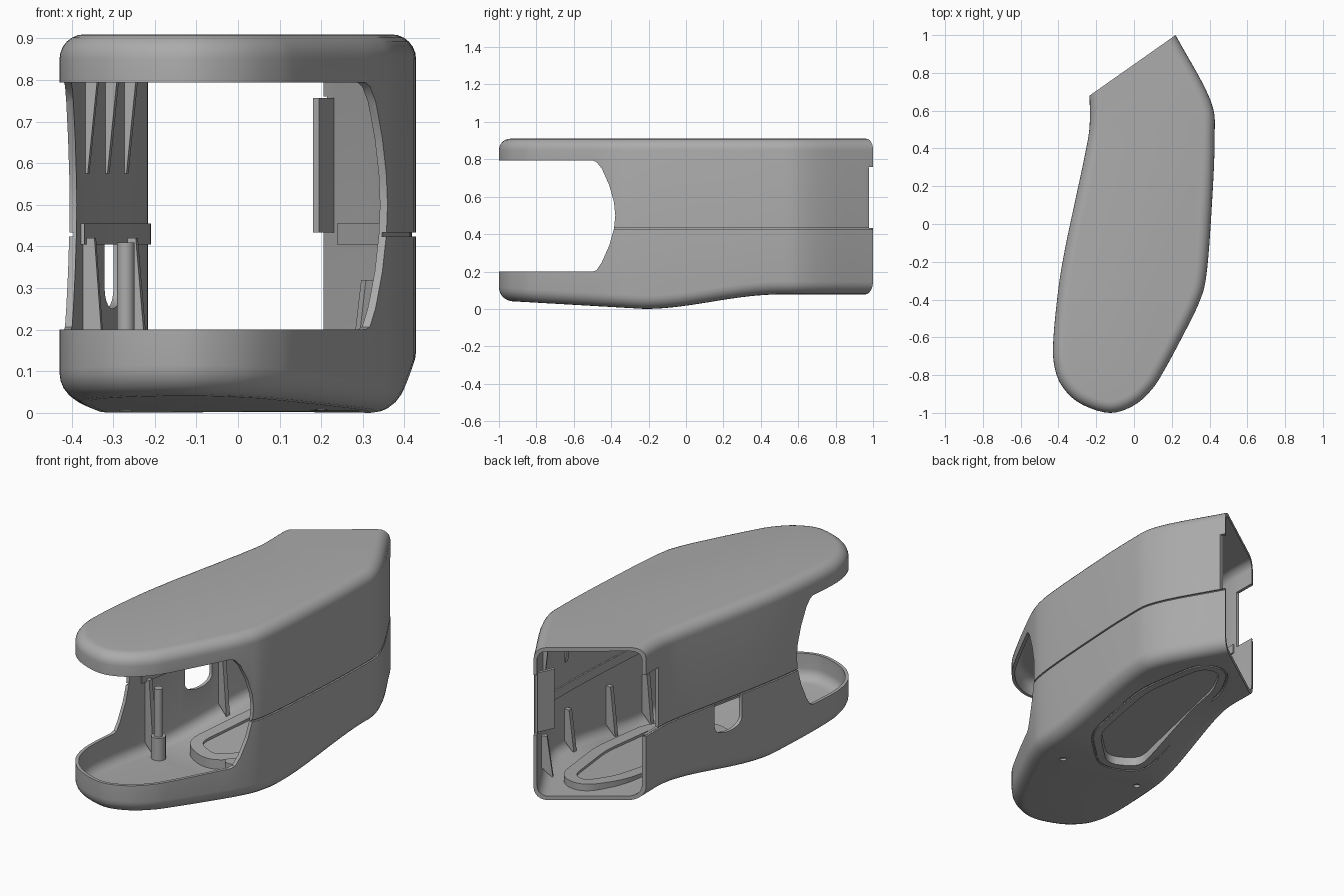
import bpy, bmesh, math
from mathutils import Vector as V

if "Cube" in bpy.data.objects:
    bpy.data.objects.remove(bpy.data.objects["Cube"])

LEFT = [(-.235, .68), (-.235, .52), (-.257, .38), (-.31, .13), (-.365, -.13), (-.40, -.34),
        (-.427, -.61), (-.422, -.75), (-.38, -.86), (-.285, -.95)]
RIGHT = [(-.13, -1), (0, -.96), (.095, -.875), (.16, -.775), (.27, -.57), (.345, -.415),
         (.382, -.28), (.408, .03), (.427, .45), (.403, .66), (.22, 1)]
POCKET = [(.215, -.02), (.235, .376), (.17, .75), (.07, .78), (-.02, .62), (-.155, -.14), (.0, -.22)]
SLANT = V((.455, .32)).normalized()
BACK = V((-SLANT.y, SLANT.x))
WALL = .017


def spline(pts, n=5):
    p = [V(q) for q in pts]
    p = [p[0] * 2 - p[1]] + p + [p[-1] * 2 - p[-2]]
    out = []
    for i in range(1, len(p) - 2):
        a, b, c, d = p[i - 1:i + 3]
        for k in range(n):
            t = k / n
            out.append(.5 * (2 * b + (c - a) * t + (2 * a - 5 * b + 4 * c - d) * t * t
                             + (3 * b - a - 3 * c + d) * t ** 3))
    return out + [p[-2]]


def rounded(pts, r, n=5):
    """Closed polygon with rounded corners."""
    p, out = [V(q) for q in pts], []
    for i, b in enumerate(p):
        a, c = p[i - 1], p[(i + 1) % len(p)]
        s = b + (a - b).normalized() * min(r, (a - b).length * .45)
        e = b + (c - b).normalized() * min(r, (c - b).length * .45)
        for k in range(n + 1):
            t = k / n
            out.append(s * (1 - t) ** 2 + b * 2 * t * (1 - t) + e * t * t)
    return out


def inset(pts, d, closed=False):
    out, m = [], len(pts)
    for i, p in enumerate(pts):
        a = pts[i - 1] if closed or i > 0 else p
        b = pts[(i + 1) % m] if closed or i < m - 1 else p
        t = (b - a).normalized()
        n = V((-t.y, t.x))
        if not closed and i in (0, m - 1):      # ends slide along the slanted back opening
            s = SLANT if i == 0 else -SLANT
            out.append(p + s * d / n.dot(s))
        else:
            out.append(p + n * d)
    return out


def floor_z(y):
    if y < -.22:
        return .045 * (-.22 - y) / .78
    t = min(1, (y + .22) / .72)
    return .078 * t * t * (3 - 2 * t)


def make(name, bm):
    bmesh.ops.recalc_face_normals(bm, faces=bm.faces)
    me = bpy.data.meshes.new(name)
    bm.to_mesh(me)
    bm.free()
    ob = bpy.data.objects.new(name, me)
    bpy.context.collection.objects.link(ob)
    return ob


def loft(name, a, b):
    """Solid between two matching 3D loops."""
    bm = bmesh.new()
    va, vb = [bm.verts.new(p) for p in a], [bm.verts.new(p) for p in b]
    n = len(va)
    bm.faces.new(va)
    bm.faces.new(vb[::-1])
    for i in range(n):
        j = (i + 1) % n
        bm.faces.new((va[i], vb[i], vb[j], va[j]))
    return make(name, bm)


def prism(name, poly, z0, z1, slope=0):
    return loft(name, [(p[0], p[1], z0) for p in poly], [(p[0], p[1], z1 + slope * p[1]) for p in poly])


def disc(x, y, r, n=20):
    return [(x + r * math.cos(2 * math.pi * i / n), y + r * math.sin(2 * math.pi * i / n)) for i in range(n)]


def boolean(ob, other, op='DIFFERENCE'):
    m = ob.modifiers.new('cut', 'BOOLEAN')
    m.operation, m.object, m.solver = op, other, 'EXACT'
    bpy.context.view_layer.objects.active = ob
    bpy.ops.object.modifier_apply(modifier=m.name)
    bpy.data.objects.remove(other)


chain = spline(LEFT + RIGHT)


def body(name, off, lift, top, rb, rt, ext):
    """Rounded solid following the outline, with a sculpted underside."""
    angs = [math.pi / 2 * k / 6 for k in range(7)]
    spec = [(rb, a, True) for a in angs] + [(rt, a, False) for a in angs[::-1]]
    bm, rings = bmesh.new(), []
    for r, a, low in spec:
        pts = inset(chain, off + r * (1 - math.sin(a)))
        if ext:
            pts = [pts[0] + BACK * ext] + pts + [pts[-1] + BACK * ext]
        h = r * (1 - math.cos(a))
        rings.append([bm.verts.new((p.x, p.y, floor_z(p.y) + lift + h if low else top - h)) for p in pts])
    m = len(rings[0])
    for a, b in zip(rings, rings[1:]):
        for i in range(m):
            j = (i + 1) % m
            bm.faces.new((a[i], a[j], b[j], b[i]))
    bm.faces.new(rings[-1])
    r = rings[0]
    for i in range(m // 2):
        bm.faces.new(list(dict.fromkeys((r[i], r[i + 1], r[m - 2 - i], r[m - 1 - i]))))
    return make(name, bm)


# hollow shell, open at the back, with a raised floor panel and a pocket below it
shell = body('shell', 0, 0, .91, .07, .06, 0)
cavity = body('cavity', WALL, .022, .89, .055, .045, .1)
pocket = rounded(POCKET, .07)
boolean(cavity, prism('panel', inset(pocket, -.05, True), -.1, .091, .057))
boolean(shell, cavity)
boolean(shell, prism('panel_recess', inset(pocket, .015, True), .3, .078, .057))
boolean(shell, prism('pocket_cut', pocket, -.1, .061, .057))

# fine groove around the pocket
cu = bpy.data.curves.new('groove', 'CURVE')
cu.dimensions, cu.bevel_depth, cu.bevel_resolution = '3D', .006, 1
sp = cu.splines.new('POLY')
ring = inset(pocket, -.045, True)
sp.points.add(len(ring) - 1)
for q, p in zip(sp.points, ring):
    q.co = (p.x, p.y, floor_z(p.y), 1)
sp.use_cyclic_u = True
tmp = bpy.data.objects.new('groove_curve', cu)
bpy.context.collection.objects.link(tmp)
bpy.context.view_layer.update()
me = bpy.data.meshes.new_from_object(tmp.evaluated_get(bpy.context.evaluated_depsgraph_get()))
bpy.data.objects.remove(tmp)
groove = bpy.data.objects.new('groove', me)
bpy.context.collection.objects.link(groove)
boolean(shell, groove)

# front mouth between lower tray and top cap
mouth = [(-1.2, .2), (-.5, .2), (-.478, .207), (-.45, .25), (-.41, .34), (-.385, .43), (-.378, .5),
         (-.385, .57), (-.41, .66), (-.45, .75), (-.478, .785), (-.5, .794), (-1.2, .794)]
boolean(shell, loft('mouth', [(-1, y, z) for y, z in mouth], [(1, y, z) for y, z in mouth]))

# seam between upper and lower halves
boolean(shell, prism('seam', inset(chain, -.05) + inset(chain, .01)[::-1], .424, .433))

# rounded slot in the left wall
slot = [(.0, .424), (.0, .3)] + [(.09 - .09 * math.cos(a), .3 - .05 * math.sin(a))
                                 for a in [math.pi * k / 10 for k in range(1, 10)]] + [(.18, .3), (.18, .424)]
boolean(shell, loft('slot', [(-.6, y, z) for y, z in slot], [(-.2, y, z) for y, z in slot]))

# notches at both back corners, and screw holes
boolean(shell, prism('right_notch', [(.1, .975), (.4, .975), (.4, 1.1), (.1, 1.1)], .433, .76))
boolean(shell, prism('left_notch', [(-.4, .57), (-.2, .57), (-.2, .9), (-.4, .9)], .433, .76))
HOLES = [(.2, -.335), (-.27, -.3)]
for x, y in HOLES:
    boolean(shell, prism('hole', disc(x, y, .018), -.1, .1))

# screw posts, flap and inner seam lip
parts = [shell,
         prism('side_post', disc(*HOLES[1], .021), .02, .41),
         prism('side_post_foot', disc(*HOLES[1], .036), .018, .15),
         prism('right_post_foot', disc(*HOLES[0], .036), .018, .15),
         prism('back_flap', [(.24, .965), (.23, .978), (.18, .875), (.195, .865)], .433, .757)]
lip = [(a, b) for a, b, c in zip(inset(chain, WALL - .004), inset(chain, WALL + .008), chain) if c.y > -.34]
left = [q for q in lip if q[0].x < 0 and q[0].y < .56]
right = [q for q in lip if q[0].x > 0 and q[0].y < .96]
for name, side in (('left_lip', left), ('right_lip', right)):
    parts.append(prism(name, [q[0] for q in side] + [q[1] for q in side][::-1], .405, .455))


# wedge ribs along both walls
def rib(name, right, y, prof, w=.012):
    k = min((i for i, p in enumerate(chain) if (p.x > 0) == right and 0 < i < len(chain) - 1),
            key=lambda i: abs(chain[i].y - y))
    t = (chain[k + 1] - chain[k - 1]).normalized()
    n = V((-t.y, t.x))
    loops = []
    for s in (-w, w):
        loops.append([(*(chain[k] + n * d + t * s), z) for d, z in prof])
    parts.append(loft(name, *loops))


for right, ys in ((False, (-.24, .25)), (True, (-.15, .14, .42, .8))):
    for y in ys:
        base, h = floor_z(y) + .015, .32 if right else .42
        rib('lower_rib', right, y, [(.012, base + .06), (.075, base), (.045, h), (.012, h)])
for right, ys in ((False, (-.2, .02, .24)), (True, (-.15, .14, .42, .72))):
    for y in ys:
        rib('upper_rib', right, y, [(.012, .575), (.022, .575), (.055, .895), (.012, .845)])

# one plain mid-grey for the whole casing
grey = bpy.data.materials.new('casing_grey')
grey.diffuse_color = (.41, .41, .41, 1)
grey.use_nodes = True
grey.node_tree.nodes["Principled BSDF"].inputs["Base Color"].default_value = grey.diffuse_color
for ob in parts:
    ob.data.materials.clear()
    ob.data.materials.append(grey)
    bpy.ops.object.select_all(action='DESELECT')
    ob.select_set(True)
    bpy.context.view_layer.objects.active = ob
    bpy.ops.object.shade_smooth_by_angle(angle=math.radians(30))
